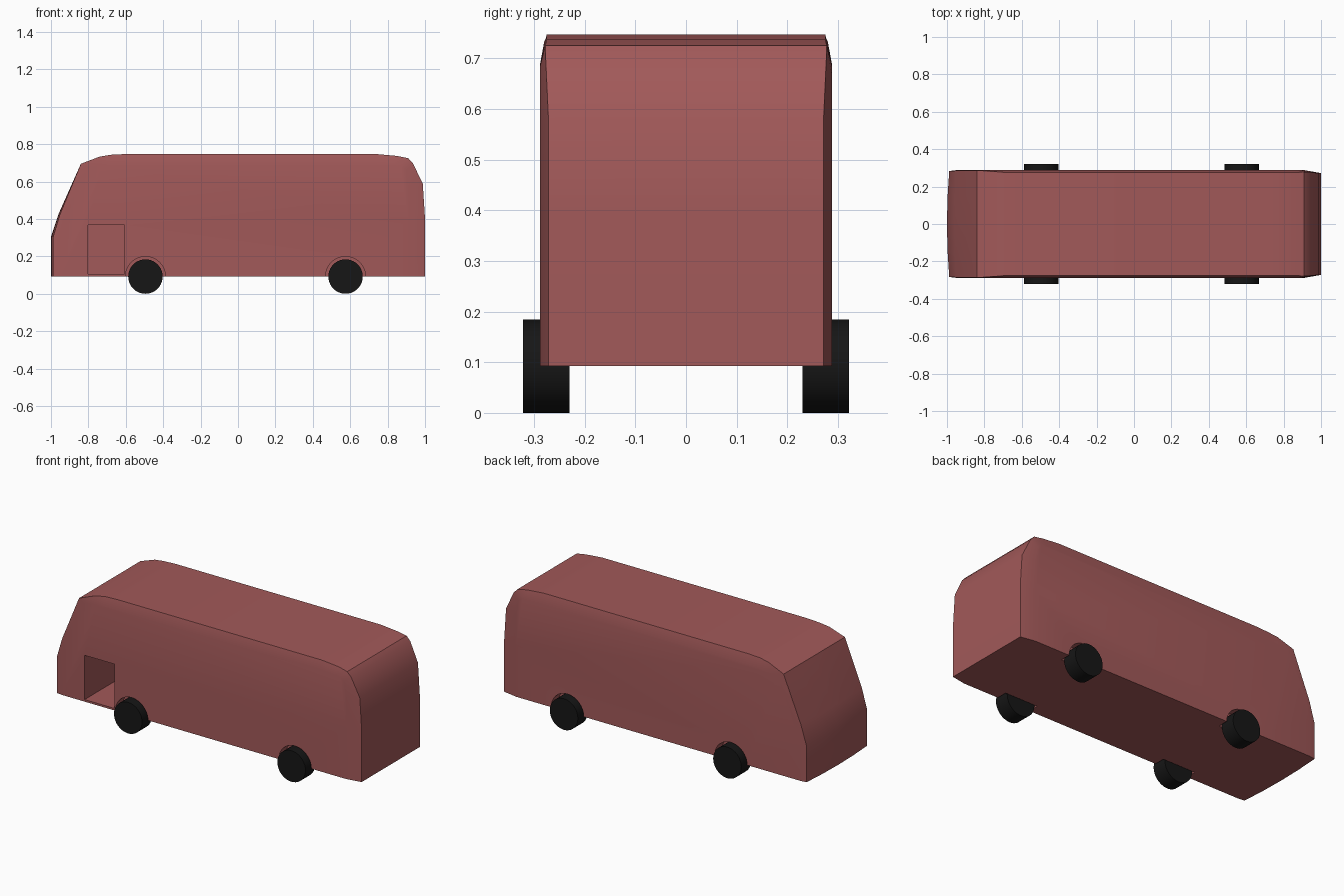
import bpy, bmesh, math

if "Cube" in bpy.data.objects:
    bpy.data.objects.remove(bpy.data.objects["Cube"])


def paint(name, rgb):
    m = bpy.data.materials.new(name)
    m.diffuse_color = (*rgb, 1)
    m.use_nodes = True
    m.node_tree.nodes["Principled BSDF"].inputs["Base Color"].default_value = m.diffuse_color
    return m


RED = paint("red_paint", (0.36, 0.10, 0.10))
BLACK = paint("black_rubber", (0.008, 0.008, 0.008))
AXLES = (-0.495, 0.575)
WHEEL_R = 0.092
SIDE_Y = 0.288

# Side profile stations: edge x, z, half width, then x, z on the flat flank
STATIONS = [
    (-0.988, 0.093, 0.283, -0.95, 0.093),
    (-0.988, 0.305, 0.283, -0.95, 0.305),
    (-0.952, 0.425, 0.285, -0.92, 0.425),
    (-0.840, 0.695, 0.287, -0.80, 0.675),
    (-0.740, 0.733, 0.280, -0.73, 0.688),
    (-0.680, 0.743, 0.275, -0.68, 0.69),
    (-0.600, 0.747, 0.275, -0.60, 0.69),
    (0.740, 0.747, 0.275, 0.74, 0.69),
    (0.850, 0.737, 0.275, 0.83, 0.69),
    (0.910, 0.725, 0.278, 0.87, 0.685),
    (0.935, 0.698, 0.277, 0.895, 0.665),
    (0.988, 0.588, 0.272, 0.91, 0.58),
    (1.000, 0.400, 0.272, 0.91, 0.40),
    (1.000, 0.093, 0.272, 0.91, 0.093),
]
BOW = {0: 0.012, 1: 0.012, 2: 0.008}


def make_body():
    bm = bmesh.new()
    columns = []
    for f in (-2, -1, -0.5, 0, 0.5, 1, 2):
        ring = []
        for i, (x, z, w, fx, fz) in enumerate(STATIONS):
            if abs(f) == 2:
                p = (fx, math.copysign(SIDE_Y, f), fz)
            else:
                p = (x - BOW.get(i, 0) * (1 - f * f), f * w, z)
            ring.append(bm.verts.new(p))
        columns.append(ring)
    n = len(STATIONS)
    for a, b in zip(columns, columns[1:]):
        for i in range(n):
            j = (i + 1) % n
            bm.faces.new((a[i], a[j], b[j], b[i]))
    bm.faces.new(columns[0])
    bm.faces.new(columns[-1])
    bmesh.ops.recalc_face_normals(bm, faces=bm.faces)
    mesh = bpy.data.meshes.new("bus_body")
    bm.to_mesh(mesh)
    bm.free()
    ob = bpy.data.objects.new("bus_body", mesh)
    bpy.context.collection.objects.link(ob)
    mesh.materials.append(RED)
    return ob


def cylinder(name, x, y, radius, width):
    bpy.ops.mesh.primitive_cylinder_add(vertices=40, radius=radius, depth=width,
                                        location=(x, y, WHEEL_R),
                                        rotation=(math.pi / 2, 0, 0))
    ob = bpy.context.object
    ob.name = name
    return ob


def select(ob):
    bpy.ops.object.select_all(action='DESELECT')
    ob.select_set(True)
    bpy.context.view_layer.objects.active = ob


def smooth(ob, degrees):
    select(ob)
    bpy.ops.object.shade_smooth_by_angle(angle=math.radians(degrees))


def cut(target, cutter):
    cutter.hide_render = True
    cutter.data.materials.append(RED)
    mod = target.modifiers.new("cut", 'BOOLEAN')
    mod.operation = 'DIFFERENCE'
    mod.solver = 'EXACT'
    mod.object = cutter
    select(target)
    bpy.ops.object.modifier_apply(modifier=mod.name)
    bpy.data.objects.remove(cutter)


body = make_body()

# Wheels and the arches cut around them
for end, x in zip(("front", "rear"), AXLES):
    for side, s in (("near", -1), ("far", 1)):
        cut(body, cylinder("arch_cutter", x, s * 0.3125, 0.107, 0.175))
        wheel = cylinder(f"{end}_{side}_wheel", x, s * 0.276, WHEEL_R, 0.091)
        wheel.data.materials.append(BLACK)
        smooth(wheel, 30)

# Open doorway on the front side only
bpy.ops.mesh.primitive_cube_add(size=1, location=(-0.705, -0.15, 0.236))
door = bpy.context.object
door.scale = (0.196, 0.40, 0.262)
cut(body, door)

smooth(body, 25)
